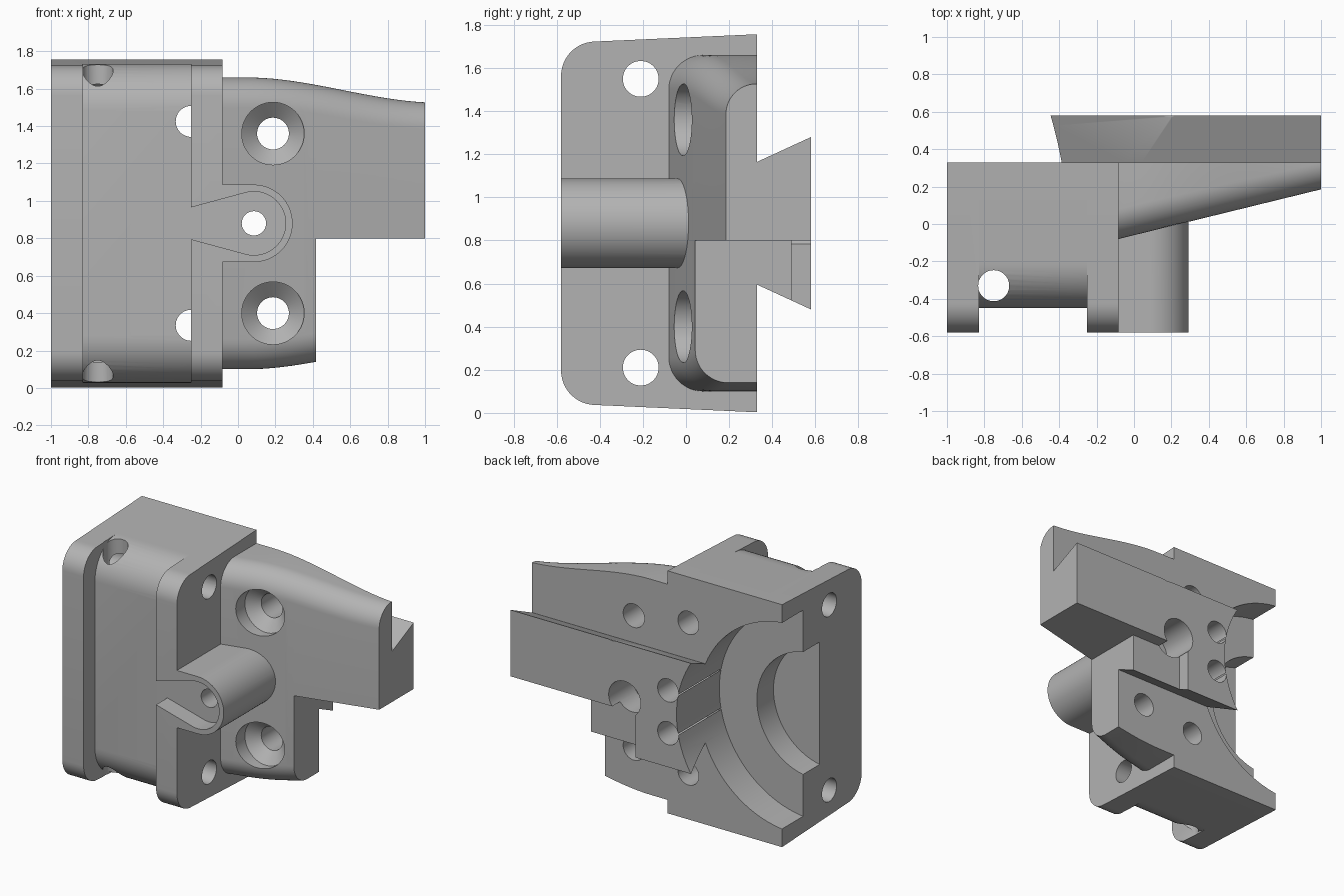
import bpy, bmesh, math
from mathutils import Vector

cube = bpy.data.objects.get("Cube")
if cube:
    bpy.data.objects.remove(cube, do_unlink=True)

grey = bpy.data.materials.new("plain grey")
grey.use_nodes = True
colour = (0.45, 0.45, 0.45, 1)
grey.diffuse_color = colour
grey.node_tree.nodes["Principled BSDF"].inputs["Base Color"].default_value = colour

MID = 0.88      # height of the mirror plane
BACK = 0.33     # main rear face


def loft(name, rings):
    """Skin a list of equal-length rings of 3D points and cap the ends."""
    bm = bmesh.new()
    rows = [[bm.verts.new(p) for p in ring] for ring in rings]
    n = len(rows[0])
    for a, b in zip(rows, rows[1:]):
        for i in range(n):
            j = (i + 1) % n
            bm.faces.new((a[i], a[j], b[j], b[i]))
    bm.faces.new(rows[0])
    bm.faces.new(rows[-1])
    bmesh.ops.recalc_face_normals(bm, faces=bm.faces)
    mesh = bpy.data.meshes.new(name)
    bm.to_mesh(mesh)
    bm.free()
    mesh.materials.append(grey)
    ob = bpy.data.objects.new(name, mesh)
    bpy.context.collection.objects.link(ob)
    return ob


def place(u, v, w, axis):
    return {"x": (w, u, v), "y": (u, w, v), "z": (u, v, w)}[axis]


def prism(name, pts, axis, lo, hi):
    return loft(name, [[place(u, v, w, axis) for u, v in pts] for w in (lo, hi)])


def box(name, x0, x1, y0, y1, z0, z1):
    return prism(name, [(x0, y0), (x1, y0), (x1, y1), (x0, y1)], "z", z0, z1)


def arc(u, v, r, a0, a1, n=12):
    return [(u + r * math.cos(math.radians(a0 + (a1 - a0) * i / n)),
             v + r * math.sin(math.radians(a0 + (a1 - a0) * i / n))) for i in range(n + 1)]


def turned(name, u, v, axis, steps, n=48):
    """Round solid along an axis from (position, radius) steps."""
    return loft(name, [[place(*p, w, axis) for p in arc(u, v, r, 0, 360, n)[:-1]]
                       for w, r in steps])


def section(front, half_back, slope, r):
    """Half-and-half symmetric side outline with rounded front corners."""
    half = half_back - slope * (BACK - front - r)
    top = [(BACK, MID + half_back)] + arc(front + r, MID + half - r, r, 90, 180)
    return top + [(y, 2 * MID - z) for y, z in reversed(top)]


def combine(target, other, operation):
    mod = target.modifiers.new(operation.lower(), "BOOLEAN")
    mod.operation = operation
    mod.solver = "EXACT"
    mod.object = other
    other.hide_render = True
    with bpy.context.temp_override(object=target, active_object=target):
        bpy.ops.object.modifier_apply(modifier=mod.name)
    bpy.data.objects.remove(other, do_unlink=True)


# Housing core and its two flanges
bracket = prism("mounting_bracket", section(-0.45, 0.877, 0.045, 0.25), "x", -0.9, -0.2)
for x0, x1 in ((-1, -0.83), (-0.25, -0.083)):
    combine(bracket, prism("flange", section(-0.58, 0.877, 0.045, 0.16), "x", x0, x1), "UNION")

# Tapered arm with an easing top and bottom edge
rings = []
for i in range(25):
    x = -0.15 + 1.15 * i / 24
    t = min(max((x - 0.05) / 1.02, 0), 1)
    half = 0.78 - 0.135 * t * t * (3 - 2 * t)
    front = -0.08 + 0.245 * (x + 0.083)
    r = 0.16 - 0.02 * t
    rings.append([(x, y, z) for y, z in section(front, half, 0, r)])
combine(bracket, loft("arm", rings), "UNION")

# Dovetail rail on the back
rail = [(0.25, 0.285), (BACK, 0.285), (0.58, 0.4)]
rail = [(y, MID + h) for y, h in rail] + [(y, MID - h) for y, h in reversed(rail)]
combine(bracket, prism("dovetail_rail", rail, "x", -0.7, 1), "UNION")

# Round-nosed lug on the front
nose = [(-0.15, MID - 0.207)] + arc(0.085, MID, 0.207, -90, 90, 32) + [(-0.15, MID + 0.207)]
combine(bracket, prism("lug", nose, "y", -0.58, 0.2), "UNION")

# Everything that is cut away
pocket = [(-0.3, MID - 0.072)] + arc(0.085, MID, 0.17, -104, 104, 32) + [(-0.3, MID + 0.072)]
cutters = [
    box("lower_arm_cut", 0.417, 1.3, -1, 1, -0.2, 0.8),
    box("lower_rail_cut", 0, 1.3, 0.49, 1, 0.2, 0.8),
    turned("large_bore", -1.08, MID, "y", [(0.09, 0.75), (0.8, 0.75)], 96),
    turned("inner_bore", -1.08, MID, "y", [(-0.1, 0.45), (0.5, 0.45)], 72),
    prism("lug_pocket", pocket, "y", -0.8, -0.45),
    turned("lug_hole", 0.085, MID, "y", [(-0.8, 0.065), (0.3, 0.065), (0.3001, 0.128), (0.8, 0.128)]),
    turned("vertical_hole", -0.75, -0.33, "z", [(-0.3, 0.083), (2, 0.083)]),
]
for side in (-1, 1):
    cutters += [
        turned("cross_hole", -0.21, MID + 0.67 * side, "x", [(-1.2, 0.083), (0.2, 0.083)]),
        turned("rear_hole", -0.25, MID + 0.545 * side, "y", [(-0.45, 0.083), (0.6, 0.083)]),
        turned("bore_edge_hole", -0.262, MID + 0.155 * side, "y", [(0.09, 0.083), (0.8, 0.083)]),
        turned("countersunk_hole", 0.187, MID + 0.48 * side, "y",
               [(-0.3, 0.167), (0.05, 0.167), (0.12, 0.085), (0.6, 0.085)]),
    ]
for cutter in cutters:
    combine(bracket, cutter, "DIFFERENCE")

# Smooth curves, crisp edges
for ob in bpy.context.selected_objects:
    ob.select_set(False)
bracket.select_set(True)
bpy.context.view_layer.objects.active = bracket
bpy.ops.object.shade_smooth_by_angle(angle=math.radians(25))
